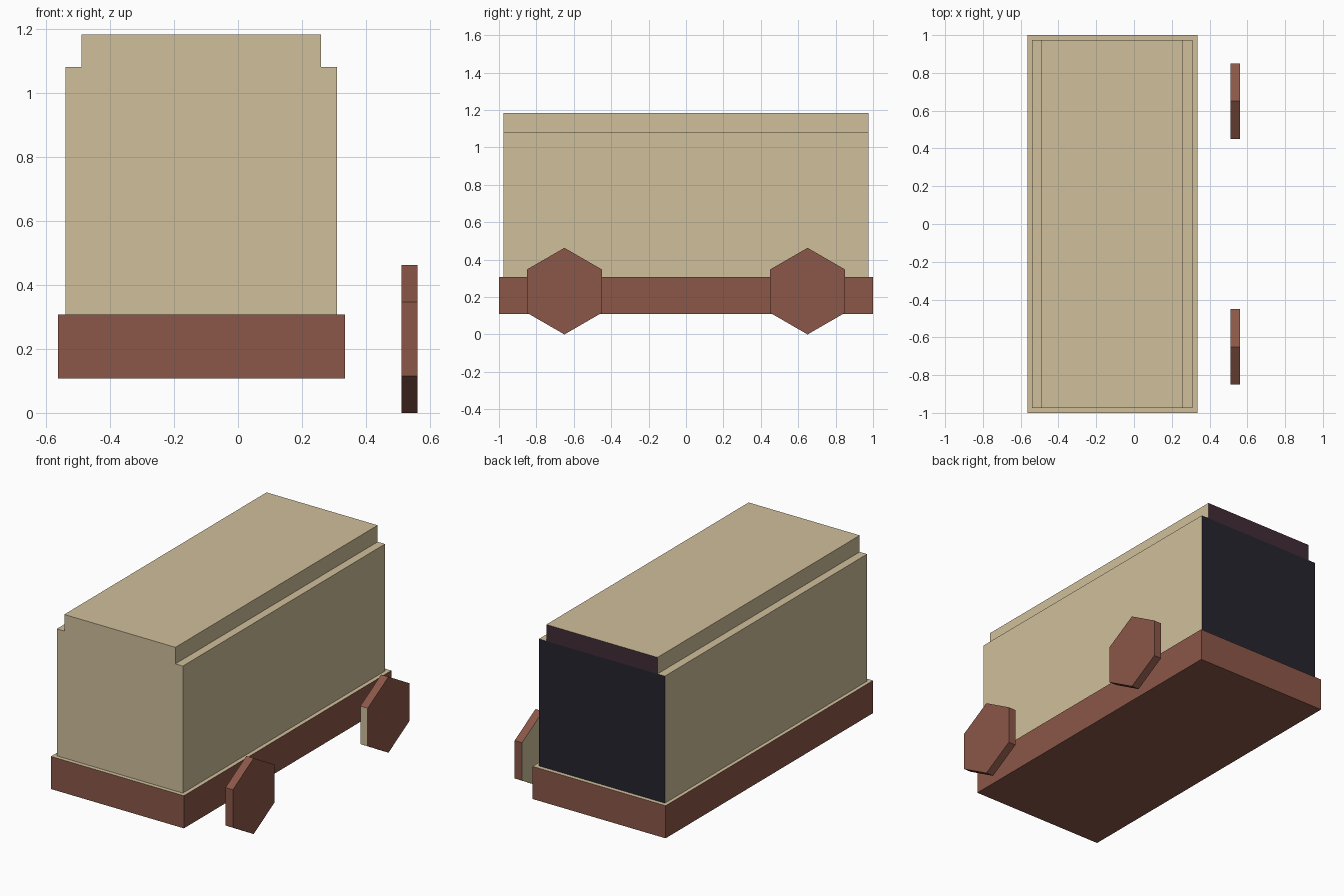
import bpy, bmesh, math
from mathutils import Matrix

if "Cube" in bpy.data.objects:
    bpy.data.objects.remove(bpy.data.objects["Cube"])


def material(name, rgb):
    """Flat material from sRGB bytes."""
    lin = [((c / 255 + 0.055) / 1.055) ** 2.4 if c > 10 else c / 3294 for c in rgb]
    m = bpy.data.materials.new(name)
    m.diffuse_color = (*lin, 1)
    m.use_nodes = True
    m.node_tree.nodes["Principled BSDF"].inputs["Base Color"].default_value = m.diffuse_color
    return m


BEIGE = material("beige_panel", (208, 191, 154))
BROWN = material("rust_brown", (139, 87, 72))
NAVY = material("dark_rear", (36, 36, 46))
PLUM = material("dark_plum", (66, 44, 55))


def finish(name, bm, mats, rule):
    """Make the object and colour its faces with rule(normal) -> slot."""
    bm.normal_update()
    for f in bm.faces:
        f.material_index = rule(f.normal)
    mesh = bpy.data.meshes.new(name)
    bm.to_mesh(mesh)
    bm.free()
    for m in mats:
        mesh.materials.append(m)
    obj = bpy.data.objects.new(name, mesh)
    bpy.context.collection.objects.link(obj)
    return obj


def box(name, x, y, z, mats, rule, open_bottom=False):
    bm = bmesh.new()
    bmesh.ops.create_cube(bm, size=1)
    for v in bm.verts:
        for i, (lo, hi) in enumerate((x, y, z)):
            v.co[i] = hi if v.co[i] > 0 else lo
    bm.normal_update()
    if open_bottom:
        bmesh.ops.delete(bm, geom=[f for f in bm.faces if f.normal.z < -0.5],
                         context='FACES_ONLY')
    return finish(name, bm, mats, rule)


# Chassis: brown slab with a beige top
box("chassis", (-0.5625, 0.335), (-1, 1), (0.108, 0.307), [BROWN, BEIGE],
    lambda n: int(n.z > 0.5))

# Body and roof: beige with dark rear ends
box("body", (-0.54, 0.31), (-0.975, 0.975), (0.307, 1.082), [BEIGE, NAVY],
    lambda n: int(n.y > 0.5))
box("roof", (-0.49, 0.26), (-0.975, 0.975), (1.082, 1.183), [BEIGE, PLUM],
    lambda n: int(n.y > 0.5), open_bottom=True)


# Wheels: six-sided discs on the right side, beige on the inside
def wheel(name, y, rule):
    bm = bmesh.new()
    r = 0.2315
    bmesh.ops.create_cone(bm, cap_ends=True, segments=6, radius1=r, radius2=r, depth=0.05)
    # turn the axis to x with a corner pointing up
    top = max(bm.verts, key=lambda v: v.co.y)
    spin = math.pi / 2 - math.atan2(top.co.y, top.co.x)
    turn = Matrix(((0, 0, 1, 0), (1, 0, 0, 0), (0, 1, 0, 0), (0, 0, 0, 1)))
    bm.transform(Matrix.Translation((0.536, y, r)) @ turn @ Matrix.Rotation(spin, 4, 'Z'))
    for v in bm.verts:
        v.co.z = max(v.co.z, 0)
    bmesh.ops.recalc_face_normals(bm, faces=bm.faces)
    return finish(name, bm, [BROWN, BEIGE], rule)


wheel("front_wheel", -0.65, lambda n: int(n.x < -0.5))
wheel("back_wheel", 0.65, lambda n: int(n.x < -0.5 or n.y < -0.95))
